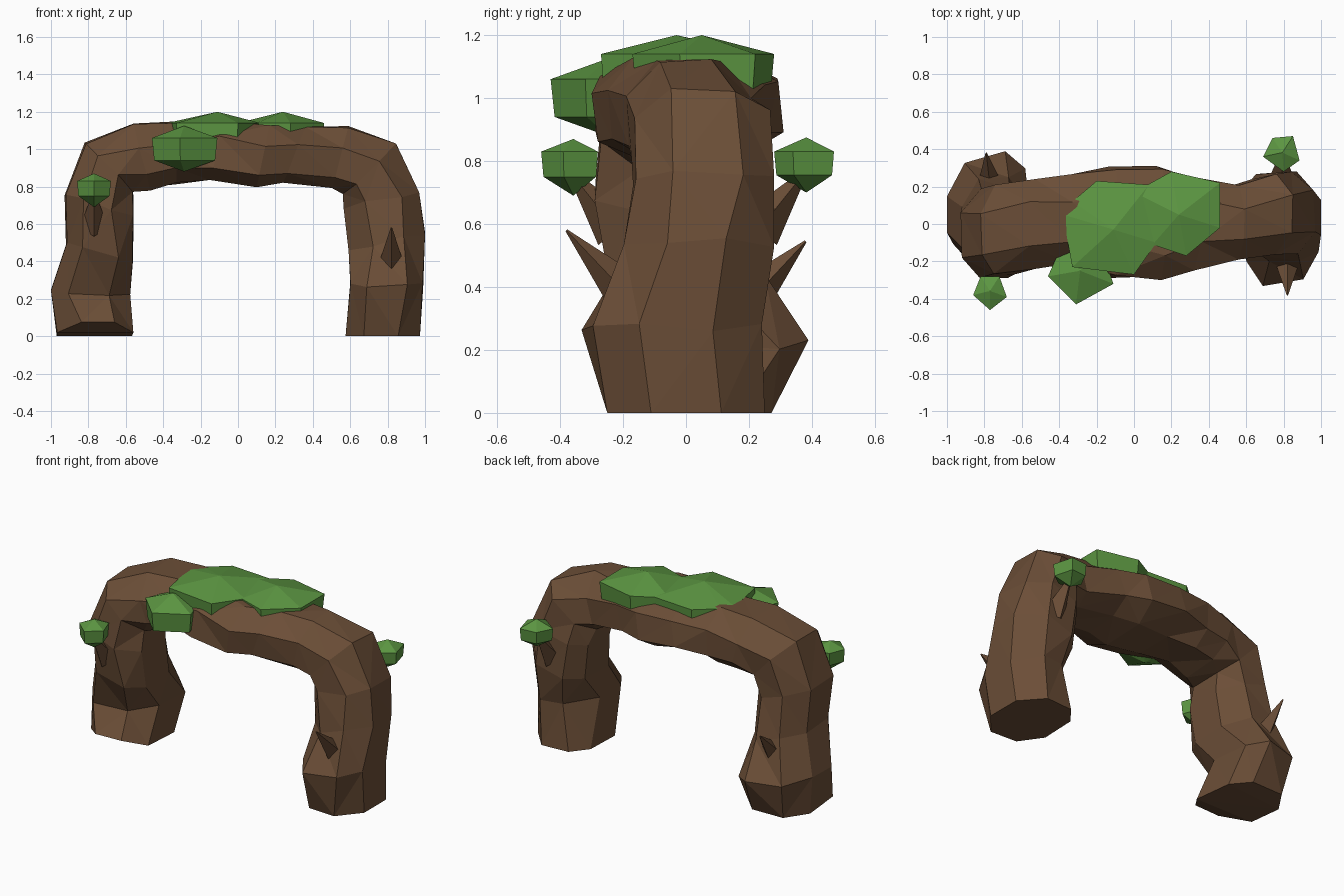
import bpy, bmesh, math, random
from mathutils import Vector

if "Cube" in bpy.data.objects:
    bpy.data.objects.remove(bpy.data.objects["Cube"])

random.seed(7)


def material(name, rgb):
    m = bpy.data.materials.new(name)
    m.diffuse_color = (*rgb, 1)
    m.use_nodes = True
    m.node_tree.nodes["Principled BSDF"].inputs["Base Color"].default_value = m.diffuse_color
    return m


BARK = material("bark_brown", (0.147, 0.076, 0.038))
LEAF = material("leaf_green", (0.107, 0.305, 0.054))


def finish(bm, name, mat):
    bmesh.ops.recalc_face_normals(bm, faces=bm.faces)
    me = bpy.data.meshes.new(name)
    bm.to_mesh(me)
    bm.free()
    me.materials.append(mat)
    ob = bpy.data.objects.new(name, me)
    bpy.context.collection.objects.link(ob)
    return ob


# Trunk arch: each ring is outer x, z / inner x, z / front y, back y / skew
RINGS = [
    (-0.97, 0.00, -0.555, 0.00, -0.25, 0.28, 0.00),
    (-1.00, 0.25, -0.57, 0.21, -0.16, 0.37, -0.05),
    (-0.92, 0.50, -0.56, 0.41, -0.26, 0.25, 0.00),
    (-0.93, 0.76, -0.555, 0.65, -0.29, 0.19, 0.00),
    (-0.82, 1.03, -0.56, 0.77, -0.27, 0.21, 0.00),
    (-0.56, 1.13, -0.47, 0.79, -0.24, 0.24, 0.00),
    (-0.33, 1.15, -0.33, 0.81, -0.21, 0.27, 0.00),
    (-0.08, 1.14, -0.15, 0.83, -0.29, 0.31, 0.00),
    (0.17, 1.13, 0.10, 0.81, -0.30, 0.31, 0.00),
    (0.36, 1.13, 0.24, 0.82, -0.25, 0.26, 0.00),
    (0.59, 1.11, 0.50, 0.78, -0.19, 0.21, 0.00),
    (0.85, 1.03, 0.56, 0.76, -0.17, 0.26, 0.02),
    (0.97, 0.76, 0.565, 0.69, -0.17, 0.28, 0.00),
    (1.00, 0.55, 0.59, 0.45, -0.20, 0.28, 0.00),
    (0.99, 0.27, 0.60, 0.28, -0.33, 0.23, 0.03),
    (0.975, 0.00, 0.575, 0.00, -0.25, 0.25, 0.00),
]
SIDES = 8


def soft(v, power):
    return math.copysign(abs(v) ** power, v) * 1.05


bm = bmesh.new()
loops = []
for n, (ox, oz, ix, iz, y0, y1, skew) in enumerate(RINGS):
    mid = Vector(((ox + ix) / 2, (y0 + y1) / 2, (oz + iz) / 2))
    out = Vector(((ox - ix) / 2, 0, (oz - iz) / 2))
    side = Vector((0, (y1 - y0) / 2, 0))
    end = n in (0, len(RINGS) - 1)
    loop = []
    for k in range(SIDES):
        a = 2 * math.pi * (k + 0.5) / SIDES + random.uniform(-0.12, 0.12)
        c, s = math.cos(a), math.sin(a)
        # the beam is rounder on its upper side than on its underside
        beam = abs(mid.x) < 0.6
        power = (1.0 if c > 0 else 0.75) if beam else 0.85
        c, s = soft(c, power), soft(s, 0.85)
        p = mid + out * max(-1, min(1, c)) + side * max(-1, min(1, s))
        p.y += skew * c
        if not end:
            p.z += random.uniform(-0.015, 0.015)
        elif n == 0 and s < 0:
            p.z += 0.075 if s < -0.8 else 0.02   # left foot lifts at the front
        loop.append(bm.verts.new(p))
    loops.append(loop)
for a, b in zip(loops, loops[1:]):
    for k in range(SIDES):
        j = (k + 1) % SIDES
        bm.faces.new((a[k], a[j], b[j], b[k]))
bm.faces.new(loops[0])
bm.faces.new(loops[-1])
bmesh.ops.triangulate(bm, faces=bm.faces)
finish(bm, "trunk_arch", BARK)


# Leaf clumps: a faceted drum with a raised crown and a lower point
def clump(name, outline, low, high, bottom, top, taper=0.93, crown_at=None):
    bm = bmesh.new()
    n = len(outline)
    cx = sum(p[0] for p in outline) / n
    cy = sum(p[1] for p in outline) / n
    up = [bm.verts.new((x, y, high)) for x, y in outline]
    dn = [bm.verts.new((cx + (x - cx) * taper, cy + (y - cy) * taper, low))
          for x, y in outline]
    crown = bm.verts.new((*(crown_at or (cx, cy)), top))
    base = bm.verts.new((cx, cy, bottom))
    for k in range(n):
        j = (k + 1) % n
        bm.faces.new((up[k], up[j], crown))
        bm.faces.new((dn[j], dn[k], base))
        bm.faces.new((up[j], up[k], dn[k], dn[j]))
    finish(bm, name, LEAF)


clump("leaf_clump_top_left",
      [(-0.38, 0.05), (-0.33, 0.12), (-0.20, 0.23), (0.08, 0.21),
       (0.12, -0.10), (0.0, -0.27), (-0.33, -0.23)],
      1.03, 1.14, 1.0, 1.2, 0.97, (-0.11, -0.03))
clump("leaf_clump_top_right",
      [(0.20, 0.28), (0.46, 0.22), (0.46, -0.02), (0.28, -0.17),
       (0.10, -0.11), (0.0, 0.17)], 1.02, 1.14, 1.0, 1.2, 0.95, (0.24, 0.05))
clump("leaf_clump_front",
      [(-0.46, -0.28), (-0.31, -0.43), (-0.11, -0.32), (-0.18, -0.12),
       (-0.38, -0.10)], 0.94, 1.06, 0.88, 1.125)
clump("leaf_clump_left_leg",
      [(-0.86, -0.38), (-0.77, -0.46), (-0.68, -0.39), (-0.72, -0.28),
       (-0.82, -0.28)], 0.75, 0.83, 0.69, 0.87)
clump("leaf_clump_right_leg",
      [(0.69, 0.36), (0.74, 0.46), (0.85, 0.47), (0.885, 0.34),
       (0.80, 0.28)], 0.755, 0.83, 0.70, 0.875)


# Pointed twigs growing out of the legs
def twig(name, root, tip, radius):
    root, tip = Vector(root), Vector(tip)
    bm = bmesh.new()
    bmesh.ops.create_cone(bm, segments=4, radius1=radius, radius2=0.004,
                          depth=(tip - root).length, cap_ends=True)
    ob = finish(bm, name, BARK)
    ob.location = (root + tip) / 2
    ob.rotation_euler = (tip - root).to_track_quat('Z', 'Y').to_euler()


twig("twig_right_front", (0.82, -0.19, 0.38), (0.82, -0.38, 0.58), 0.07)
twig("twig_left_back", (-0.77, 0.20, 0.36), (-0.79, 0.38, 0.545), 0.07)
twig("twig_left_front", (-0.77, -0.22, 0.58), (-0.77, -0.38, 0.78), 0.075)
twig("twig_right_back", (0.79, 0.23, 0.58), (0.79, 0.39, 0.78), 0.075)
